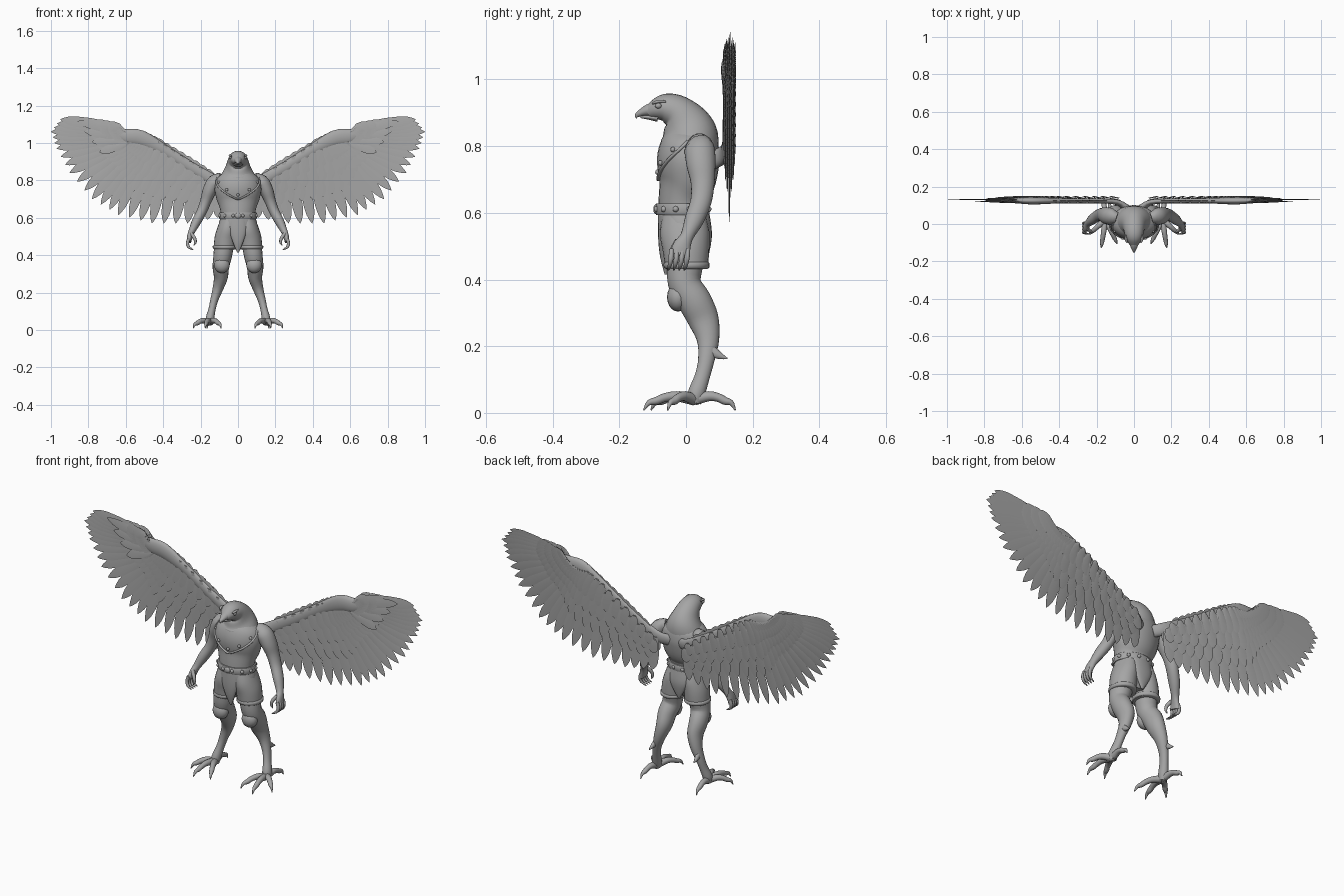
import bpy, bmesh, math
from mathutils import Vector

if "Cube" in bpy.data.objects:
    bpy.data.objects.remove(bpy.data.objects["Cube"])

grey = bpy.data.materials.new("stone grey")
grey.use_nodes = True
grey.diffuse_color = (0.38, 0.38, 0.38, 1)
grey.node_tree.nodes["Principled BSDF"].inputs["Base Color"].default_value = (0.38, 0.38, 0.38, 1)
X, Y, Z = Vector((1, 0, 0)), Vector((0, 1, 0)), Vector((0, 0, 1))


def finish(bm, name, mirror=False, angle=50):
    bmesh.ops.recalc_face_normals(bm, faces=bm.faces[:])
    mesh = bpy.data.meshes.new(name)
    bm.to_mesh(mesh)
    bm.free()
    mesh.materials.append(grey)
    ob = bpy.data.objects.new(name, mesh)
    bpy.context.collection.objects.link(ob)
    if mirror:
        ob.modifiers.new("Mirror", 'MIRROR').use_mirror_merge = False
    bpy.ops.object.select_all(action='DESELECT')
    ob.select_set(True)
    bpy.context.view_layer.objects.active = ob
    bpy.ops.object.shade_smooth_by_angle(angle=math.radians(angle))
    return ob


def catmull(rows, steps):
    """Smooth interpolation through tuples of any length."""
    out = []
    for i in range(len(rows) - 1):
        quad = [rows[max(i - 1, 0)], rows[i], rows[i + 1], rows[min(i + 2, len(rows) - 1)]]
        for s in range(steps):
            t = s / steps
            out.append(tuple(b + 0.5 * t * (c - a + t * (2*a - 5*b + 4*c - d + t * (3*(b - c) + d - a)))
                             for a, b, c, d in zip(*quad)))
    return out + [rows[-1]]


def loft(bm, stations, side=X, steps=4, segs=18):
    """Tube through (x, y, z, side radius, normal radius) stations."""
    rows = catmull(stations, steps)
    pts = [Vector(r[:3]) for r in rows]
    rings = []
    for i, (p, r) in enumerate(zip(pts, rows)):
        tan = (pts[min(i + 1, len(pts) - 1)] - pts[max(i - 1, 0)]).normalized()
        u = (side - tan * side.dot(tan)).normalized()
        v = tan.cross(u)
        rings.append([bm.verts.new(p + u * max(r[3], .001) * math.cos(k * math.tau / segs)
                                   + v * max(r[4], .001) * math.sin(k * math.tau / segs)) for k in range(segs)])
    for a, b in zip(rings, rings[1:]):
        for k in range(segs):
            bm.faces.new((a[k], a[k - 1], b[k - 1], b[k]))
    bm.faces.new(rings[0])
    bm.faces.new(rings[-1])


def tube(name, *paths, mirror=False, side=X, **kw):
    bm = bmesh.new()
    for path in paths:
        loft(bm, path, side, **kw)
    return finish(bm, name, mirror)


def balls(name, items, mirror=False):
    """Ellipsoids from (centre, radii) pairs."""
    bm = bmesh.new()
    for c, r in items:
        new = bmesh.ops.create_uvsphere(bm, u_segments=18, v_segments=10, radius=1)["verts"]
        bmesh.ops.scale(bm, vec=r, verts=new)
        bmesh.ops.translate(bm, vec=c, verts=new)
    return finish(bm, name, mirror)


# Torso, neck and head
TORSO = [(0, .015, .845, .07, .07), (0, .012, .81, .112, .086), (0, .007, .76, .125, .094),
         (0, .004, .70, .115, .086), (0, -.008, .65, .097, .074), (0, -.01, .61, .092, .073),
         (0, -.008, .56, .104, .074), (0, 0, .50, .098, .066), (0, 0, .46, .05, .045)]
tube("torso", TORSO, segs=28)
tube("neck_and_head", [(0, .01, .78, .112, .085), (0, .01, .83, .09, .086), (0, -.004, .87, .067, .073),
                       (0, -.03, .903, .055, .053), (0, -.065, .914, .047, .043),
                       (0, -.095, .908, .034, .029), (0, -.115, .90, .02, .018)], segs=24)
tube("upper_beak", [(0, -.09, .911, .028, .024), (0, -.115, .907, .021, .018), (0, -.135, .9, .013, .011),
                    (0, -.147, .892, .006, .007), (0, -.149, .883, .001, .001)])
tube("lower_beak", [(0, -.085, .883, .026, .010), (0, -.115, .887, .016, .007), (0, -.136, .887, .003, .003)])
balls("eyes", [((.041, -.083, .921), (.007, .01, .008))], True)
tube("brows", [(.036, -.10, .928, .004, .003), (.043, -.083, .934, .007, .005),
               (.044, -.06, .934, .003, .003)], mirror=True, segs=10)

TORSO_FINE = catmull(TORSO, 8)


def on_torso(angle, z, lift=0.0):
    """Point on the torso surface; angle 0 is the front."""
    r = min(TORSO_FINE, key=lambda row: abs(row[2] - z))
    return Vector((math.sin(angle) * (r[3] + lift), r[1] - math.cos(angle) * (r[4] + lift), z))


# Vest neckline with beads, and the belt with studs
neckline = [(a, .70 + .115 * (abs(a) / 1.5) ** 1.3) for a in [k * .25 - 1.5 for k in range(13)]]
tube("vest_collar", [(*on_torso(a, z, .001), .005, .006) for a, z in neckline], side=Z, segs=10)
balls("collar_beads", [(on_torso(a, z + .022, .001), (.008, .007, .008)) for a, z in neckline[2:-2:2]])
tube("belt", [(0, -.01, .594, .097, .077), (0, -.01, .597, .101, .081), (0, -.01, .624, .101, .081),
              (0, -.01, .628, .097, .077)], segs=32, steps=2)
balls("belt_studs", [((math.sin(a) * .10, -.01 - math.cos(a) * .08, .611), (.009, .009, .009))
                     for a in [(k + .5) * math.tau / 12 for k in range(12)]])
balls("belt_buckle", [((0, -.09, .611), (.017, .008, .015))])

# Shorts, cuffs and cloth flaps
tube("shorts", [(.045, -.006, .59, .047, .066), (.055, -.004, .54, .055, .074),
                (.065, 0, .49, .06, .07), (.07, .002, .435, .06, .064)], mirror=True, segs=24)
tube("shorts_cuffs", [(.07, .002, .432, .058, .062), (.07, .002, .436, .064, .068),
                      (.07, .002, .448, .065, .069), (.07, .002, .453, .059, .064)], mirror=True, segs=24, steps=2)
tube("front_flap", [(0, -.062, .60, .052, .022), (0, -.068, .53, .046, .016),
                    (0, -.066, .47, .028, .012), (0, -.06, .415, .005, .004)])
tube("back_flap", [(0, .05, .60, .055, .02), (0, .064, .54, .05, .014),
                   (0, .062, .49, .03, .01), (0, .058, .45, .005, .004)])

# Legs, knee pads and bird feet
tube("legs", [(.072, 0, .47, .054, .058), (.083, -.005, .39, .049, .05), (.092, .026, .335, .044, .051),
              (.092, .052, .28, .037, .047), (.108, .066, .22, .028, .034), (.127, .061, .16, .021, .025),
              (.139, .049, .11, .019, .023), (.15, .032, .06, .023, .026), (.152, .025, .03, .018, .02)], mirror=True)
balls("knee_pads", [((.086, -.024, .347), (.042, .033, .043))], True)
tube("leg_spurs", [(.125, .068, .19, .014, .02), (.13, .1, .172, .009, .011), (.132, .124, .163, .002, .002)], mirror=True)


def toe(tip_x, tip_y):
    x, y = .152, .025
    arch = [(0, .04, .018), (.35, .05, .015), (.58, .046, .013), (.75, .036, .012), (.9, .03, .008), (1, .008, .002)]
    return [(x + (tip_x - x) * t, y + (tip_y - y) * t, z, r, r) for t, z, r in arch]


tips = [(.09, -.105), (.175, -.127), (.24, -.055)]
tube("front_toes", *[toe(*t) for t in tips], mirror=True, side=Z + X * .01, segs=12)
tube("hind_toe", toe(.165, .148), mirror=True, segs=12)

# Arms, hands and curled clawed fingers
tube("arms", [(.09, .03, .80, .03, .04), (.125, .04, .79, .04, .046), (.152, .045, .745, .037, .044),
              (.172, .05, .69, .03, .036), (.193, .045, .635, .027, .032), (.222, .025, .58, .025, .029),
              (.246, .003, .53, .018, .02), (.257, -.012, .50, .015, .027), (.262, -.02, .472, .012, .03)], mirror=True)
tube("fingers", *[[(.262, y, .49, .009, .008), (.27, y - .002, .463, .009, .008),
                   (.262, y - .006, .442, .007, .006), (.238, y - .01, .428, .002, .002)]
                  for y in (-.043, -.027, -.011, .005)], mirror=True, segs=10)
tube("thumbs", [(.25, -.025, .515, .01, .01), (.232, -.04, .49, .009, .008), (.228, -.043, .468, .007, .006),
                (.236, -.042, .452, .002, .002)], mirror=True, segs=10)

# Wings: roots run along the wing bone, tips along the trailing edge
tube("wing_arms", [(.04, .085, .76, .02, .03), (.10, .118, .785, .014, .03), (.25, .123, .87, .013, .028),
                   (.40, .124, .965, .014, .03), (.52, .124, 1.025, .019, .043), (.60, .125, 1.035, .017, .04),
                   (.69, .128, 1.06, .006, .018)], mirror=True, side=Y)
ROOTS = [(.09, .78), (.23, .87), (.38, .96), (.48, 1.01), (.53, 1.01), (.57, 1.02), (.60, 1.04), (.62, 1.06), (.64, 1.085)]
TIPS = [(.11, .60), (.27, .57), (.46, .57), (.64, .615), (.78, .70), (.90, .84), (.97, .97), (1.0, 1.06), (.95, 1.125)]
SHAPE = [(0, .4), (.15, .75), (.5, 1), (.75, .95), (.87, .72), (.95, .38), (1, .03)]


def along(line, u):
    u = min(max(u, 0), len(line) - 1)
    i = min(int(u), len(line) - 2)
    return Vector(line[i]).lerp(Vector(line[i + 1]), u - i)


def feather(bm, root, tip, y, half, roll=.1):
    """Flat pointed vane with a raised shaft, rolled so neighbours shingle."""
    d = (tip - root).normalized()
    side = Vector((-d.y, roll, d.x))
    rings = []
    for t, w in SHAPE:
        c = root.lerp(tip, t)
        p = Vector((c.x, y, c.y))
        ridge = Y * .0045 * (1.05 - t)
        rings.append([bm.verts.new(q) for q in (p + side * half * w, p + ridge, p - side * half * w, p - ridge)])
    for a, b in zip(rings, rings[1:]):
        for k in range(4):
            bm.faces.new((a[k], a[k - 1], b[k - 1], b[k]))
    bm.faces.new(rings[0])
    bm.faces.new(rings[-1])


def feather_row(name, reach, y, half, start=0.0, shift=0.0):
    bm = bmesh.new()
    for k in range(25):
        u = k / 3 + shift
        root, tip = along(ROOTS, u), along(TIPS, u)
        cut = reach if reach == 1 or u < 3 else reach * (1 - .3 * min(u - 3, 1))
        feather(bm, root.lerp(tip, start), root.lerp(tip, cut), y, half)
    finish(bm, name, True, 25)


feather_row("flight_feathers", 1, .130, .029)
for label, sign in (("front", -1), ("back", 1)):
    feather_row(label + "_greater_coverts", .66, .130 + sign * .006, .028, .1, .16)
    feather_row(label + "_median_coverts", .46, .130 + sign * .011, .027, .05)
    feather_row(label + "_lesser_coverts", .27, .130 + sign * .015, .026, -.05, .16)

# Short feathers along the leading edge and over the wing hand
bm = bmesh.new()
for k in range(11):
    u = .2 + k * .26
    root = along(ROOTS, u)
    feather(bm, root, root + Vector((.055, .06)), .124, .02)
for k in range(4):
    feather(bm, Vector((.58, 1.05 - k * .015)), Vector((.86 - k * .04, 1.115 - k * .055)), .121 - k * .002, .024)
finish(bm, "leading_edge_feathers", True, 25)
